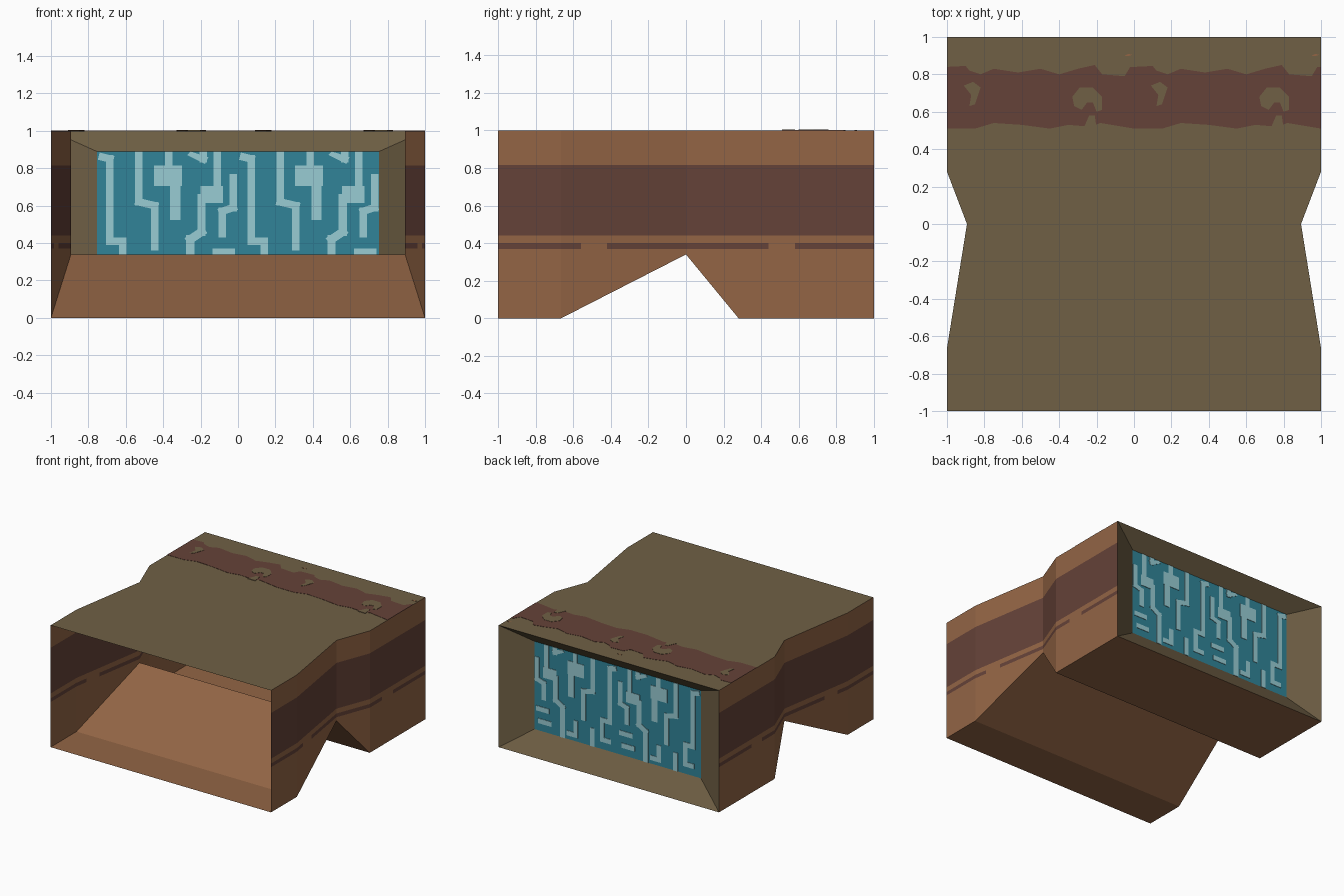
import bpy, bmesh, math
from mathutils import Matrix, Vector

cube = bpy.data.objects.get("Cube")
if cube:
    bpy.data.objects.remove(cube)


def material(name, rgb):
    linear = [((c / 255 + 0.055) / 1.055) ** 2.4 for c in rgb] + [1]
    m = bpy.data.materials.new(name)
    m.use_nodes = True
    m.diffuse_color = linear
    m.node_tree.nodes["Principled BSDF"].inputs["Base Color"].default_value = linear
    return m


OLIVE = material("olive", (112, 96, 69))
CLAY = material("clay brown", (147, 101, 69))
MAROON = material("dark maroon", (101, 66, 56))
TEAL = material("teal", (49, 132, 152))
PALE = material("pale aqua", (152, 204, 212))


def finish(name, bm, mats):
    bmesh.ops.recalc_face_normals(bm, faces=bm.faces)
    mesh = bpy.data.meshes.new(name)
    bm.to_mesh(mesh)
    bm.free()
    for m in mats:
        mesh.materials.append(m)
    ob = bpy.data.objects.new(name, mesh)
    bpy.context.collection.objects.link(ob)


# Body: rectangular sections (y, half width, bottom, top) along the tunnel,
# folding inward at the back to the recessed panel
WAIST, PANEL_Y, PANEL_X = 0.893, 0.885, 0.755
PANEL_LOW, PANEL_TOP = 0.17, 0.89
sections = [(-1, 1, 0, 1), (-0.665, 1, 0, 1), (0, WAIST, 0.34, 1),
            (0.28, 1, 0, 1), (1, 1, 0, 1),
            (PANEL_Y, PANEL_X, PANEL_LOW, PANEL_TOP)]
bm = bmesh.new()
tag = bm.faces.layers.int.new("side")
rings = [[bm.verts.new(p) for p in ((-w, y, lo), (w, y, lo), (w, y, hi), (-w, y, hi))]
         for y, w, lo, hi in sections]
for n, (a, b) in enumerate(zip(rings, rings[1:])):
    is_frame = n == len(rings) - 2
    for i in range(4):
        j = (i + 1) % 4
        f = bm.faces.new((a[i], a[j], b[j], b[i]))
        f.material_index = 1 if i == 0 and not is_frame else 0
        f[tag] = 1 if i in (1, 3) and not is_frame else 0
panel = bm.faces.new(rings[-1])
panel.material_index = 3

# Side walls: cut into bands, then colour by height and position
cuts = [((0, 0, z), (0, 0, 1)) for z in (0.37, 0.4, 0.44, 0.815)]
cuts += [((0, y, 0), (0, 1, 0)) for y in (-0.56, -0.42, 0.44, 0.58)]
for co, no in cuts:
    faces = [f for f in bm.faces if f[tag]]
    edges = list({e for f in faces for e in f.edges})
    verts = list({v for f in faces for v in f.verts})
    bmesh.ops.bisect_plane(bm, geom=faces + edges + verts, plane_co=co, plane_no=no)
for f in bm.faces:
    if f[tag]:
        c = f.calc_center_median()
        broad = 0.44 < c.z < 0.815
        dash = 0.37 < c.z < 0.4 and not (-0.56 < c.y < -0.42 or 0.44 < c.y < 0.58)
        f.material_index = 2 if broad or dash else 1
finish("tunnel_shell", bm, [OLIVE, CLAY, MAROON, TEAL])


# Thin roof plates that show on both sides of the roof
def roof_plates(name, outlines, half, mat):
    bm = bmesh.new()
    for pts in outlines:
        f = bm.faces.new([bm.verts.new((x, y, 1 - half)) for x, y in pts])
        new = bmesh.ops.extrude_face_region(bm, geom=[f], use_keep_orig=True)["geom"]
        bmesh.ops.translate(bm, vec=(0, 0, 2 * half),
                            verts=[v for v in new if isinstance(v, bmesh.types.BMVert)])
    finish(name, bm, [mat])


def twice(pts):
    return [[(x + k, y) for x, y in pts] for k in (0, 1)]


upper = [(-1, .84), (-.9, .845), (-.88, .82), (-.82, .8), (-.75, .83), (-.62, .81),
         (-.5, .83), (-.4, .8), (-.3, .83), (-.21, .85), (-.17, .8), (-.05, .79), (-.02, .84), (0, .84)]
lower = [(0, .51), (-.18, .54), (-.23, .52), (-.35, .53), (-.45, .51),
         (-.6, .53), (-.75, .54), (-.85, .51), (-1, .51)]
roof_plates("roof_stripe", twice(upper + lower), 0.002, MAROON)

teardrop = [(-.91, .74), (-.86, .76), (-.82, .73), (-.85, .64), (-.88, .63), (-.87, .69)]
hook = [(-.33, .68), (-.29, .73), (-.22, .73), (-.17, .68), (-.17, .61),
        (-.2, .6), (-.22, .65), (-.25, .65), (-.28, .61), (-.32, .63)]
spot = [(-.27, .51), (-.24, .58), (-.21, .58), (-.2, .51)]
roof_plates("roof_marks", twice(teardrop) + twice(hook) + twice(spot), 0.004, OLIVE)
fleck = [(-.05, .9), (-.03, .91), (-.01, .905), (-.03, .897)]
roof_plates("roof_flecks", twice(fleck), 0.002, CLAY)

# Panel traces: strokes (width, points) repeated across the panel
traces = [
    (.04, [(.03, .86), (.07, .85), (.07, .41), (.14, .41), (.14, .25), (.08, .25)]),
    (.04, [(.225, .89), (.225, .62), (.31, .6), (.31, .38)]),
    (.04, [(.385, .89), (.385, .78)]),
    (.11, [(.36, .76), (.4, .76)]),
    (.055, [(.42, .75), (.42, .55)]),
    (.04, [(.51, .88), (.57, .85), (.57, .89)]),
    (.04, [(.645, .89), (.645, .7)]),
    (.09, [(.6, .66), (.63, .66)]),
    (.045, [(.56, .64), (.56, .46), (.5, .42), (.5, .17)]),
    (.04, [(.73, .75), (.73, .59), (.67, .57), (.67, .45)]),
    (.04, [(.64, .35), (.72, .35)]),
    (.04, [(.23, .3), (.23, .17)]),
    (.04, [(.38, .32), (.38, .22), (.44, .22)]),
    (.04, [(.62, .25), (.7, .25)]),
]
bm = bmesh.new()
for start in (-PANEL_X, 0):
    for width, pts in traces:
        for p, q in zip(pts, pts[1:]):
            a, b = Vector((start + p[0], p[1])), Vector((start + q[0], q[1]))
            mid, d = (a + b) / 2, b - a
            m = (Matrix.Translation((mid.x, PANEL_Y, mid.y))
                 @ Matrix.Rotation(-math.atan2(d.y, d.x), 4, 'Y')
                 @ Matrix.Diagonal((d.length + width, 0.008, width, 1)))
            bmesh.ops.create_cube(bm, size=1, matrix=m)
for v in bm.verts:
    v.co.x = max(-PANEL_X, min(PANEL_X, v.co.x))
    v.co.z = max(PANEL_LOW, min(PANEL_TOP, v.co.z))
finish("panel_traces", bm, [PALE])
